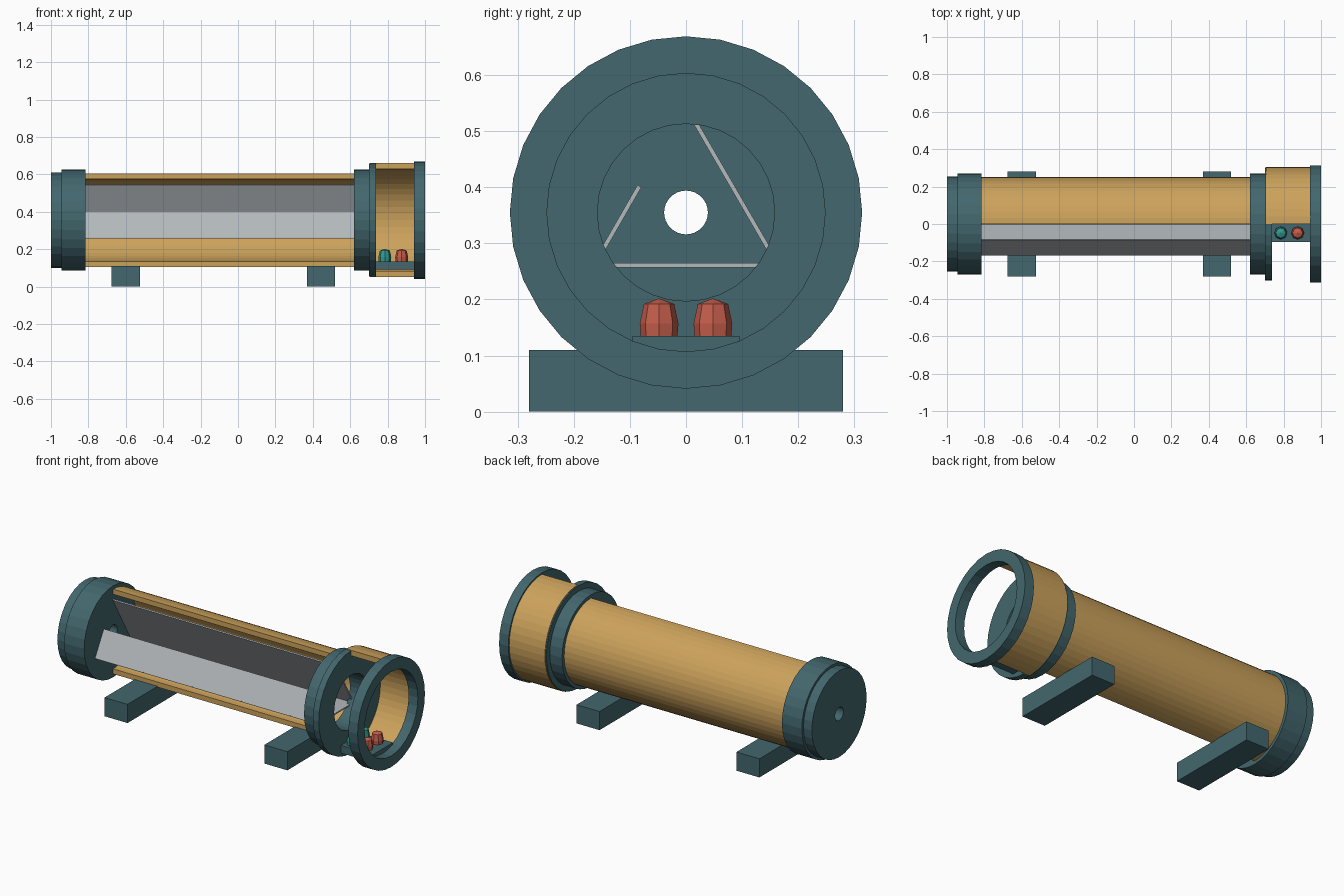
import bpy, bmesh, math

if "Cube" in bpy.data.objects:
    bpy.data.objects.remove(bpy.data.objects["Cube"])

AXIS_Z = 0.355


def material(name, rgb):
    m = bpy.data.materials.new(name)
    m.diffuse_color = (*rgb, 1)
    m.use_nodes = True
    m.node_tree.nodes["Principled BSDF"].inputs["Base Color"].default_value = m.diffuse_color
    return m


TEAL = material("teal_plastic", (0.055, 0.135, 0.155))
TAN = material("tan_card", (0.60, 0.36, 0.105))
MIRROR = material("mirror_grey", (0.45, 0.48, 0.50))
RED = material("red_bead", (0.55, 0.11, 0.07))
GREEN = material("green_bead", (0.03, 0.32, 0.27))


def finish(name, bm, mat):
    bmesh.ops.recalc_face_normals(bm, faces=bm.faces)
    me = bpy.data.meshes.new(name)
    bm.to_mesh(me)
    bm.free()
    me.materials.append(mat)
    ob = bpy.data.objects.new(name, me)
    bpy.context.collection.objects.link(ob)
    return ob


def lathe_x(name, profile, mat, n=32, half=False):
    """Revolve a closed (x, radius) loop about the tube axis; half keeps y >= 0."""
    bm = bmesh.new()
    sweep = math.pi if half else 2 * math.pi
    loops = []
    for i in range(n + 1 if half else n):
        a = sweep * i / n
        loops.append([bm.verts.new((x, r * math.sin(a), AXIS_Z + r * math.cos(a)))
                      for x, r in profile])
    k = len(profile)
    for i in range(n):
        a, b = loops[i], loops[(i + 1) % len(loops)]
        for j in range(k):
            bm.faces.new((a[j], a[(j + 1) % k], b[(j + 1) % k], b[j]))
    if half:
        bm.faces.new(loops[0])
        bm.faces.new(loops[-1])
    return finish(name, bm, mat)


def ring(name, x0, x1, r_out, r_in, mat, n=32, half=False):
    return lathe_x(name, [(x0, r_in), (x0, r_out), (x1, r_out), (x1, r_in)], mat, n, half)


def box(name, lo, hi, mat):
    bm = bmesh.new()
    bmesh.ops.create_cube(bm, size=1)
    for v in bm.verts:
        v.co = [(a + b) / 2 + c * (b - a) for a, b, c in zip(lo, hi, v.co)]
    return finish(name, bm, mat)


# Cut-away main tube and object chamber
ring("main_tube", -0.83, 0.65, 0.25, 0.22, TAN, 24, half=True)
ring("chamber_wall", 0.707, 0.95, 0.305, 0.273, TAN, 24, half=True)

# Eyepiece cap with peephole, stepped outside
lathe_x("eyepiece_cap", [(-1, 0.039), (-1, 0.255), (-0.945, 0.255), (-0.945, 0.27),
                         (-0.815, 0.27), (-0.815, 0.039)], TEAL)

# Collar with flange, and open end ring
lathe_x("collar", [(0.62, 0.158), (0.62, 0.27), (0.70, 0.27), (0.70, 0.302),
                   (0.738, 0.302), (0.738, 0.158)], TEAL)
ring("end_ring", 0.94, 1.0, 0.314, 0.248, TEAL)


# Three mirrors forming a triangular prism, front one cut to half height
def mirror_plate(name, p, q):
    bm = bmesh.new()
    dy, dz = q[0] - p[0], q[1] - p[1]
    s = 0.004 / math.hypot(dy, dz)
    ny, nz = -dz * s, dy * s
    ends = [[bm.verts.new((x, c[0] + e * ny, AXIS_Z + c[1] + e * nz))
             for c, e in ((p, 1), (q, 1), (q, -1), (p, -1))] for x in (-0.818, 0.64)]
    a, b = ends
    bm.faces.new(a)
    bm.faces.new(b)
    for j in range(4):
        bm.faces.new((a[j], a[(j + 1) % 4], b[(j + 1) % 4], b[j]))
    return finish(name, bm, MIRROR)


apex, back, front = (0, 0.189), (0.164, -0.094), (-0.164, -0.094)
mirror_plate("bottom_mirror", front, back)
mirror_plate("back_mirror", back, apex)
mirror_plate("front_mirror", front, (-0.083, 0.047))

# Bead shelf and beads
box("bead_shelf", (0.73, -0.095, 0.09), (0.945, 0.095, 0.135), TEAL)
for x, mat, colour in ((0.785, GREEN, "green"), (0.875, RED, "red")):
    for y in (-0.048, 0.048):
        bm = bmesh.new()
        rows = [[bm.verts.new((x + r * math.cos(i * math.pi / 4),
                               y + r * math.sin(i * math.pi / 4), z)) for i in range(8)]
                for r, z in ((0.0325, 0.132), (0.0345, 0.157), (0.027, 0.192))]
        tip = bm.verts.new((x, y, 0.202))
        bm.faces.new(rows[0])
        for i in range(8):
            j = (i + 1) % 8
            for lo, hi in zip(rows, rows[1:]):
                bm.faces.new((lo[i], lo[j], hi[j], hi[i]))
            bm.faces.new((rows[2][i], rows[2][j], tip))
        finish(colour + "_bead", bm, mat)

# Support feet
for x in (-0.6, 0.443):
    box("support_foot", (x - 0.075, -0.28, 0), (x + 0.075, 0.28, 0.11), TEAL)
